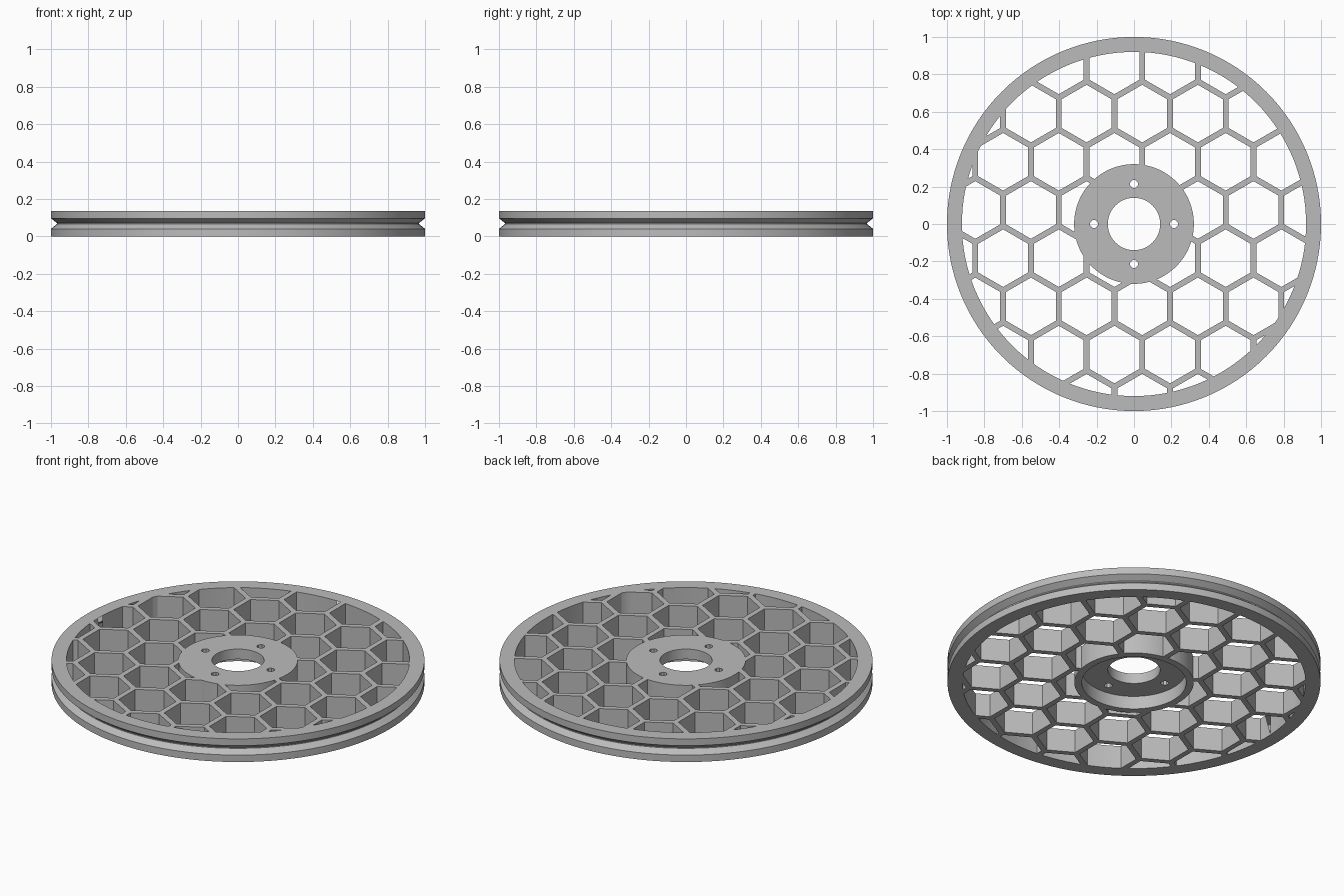
import bpy, bmesh, math

cube = bpy.data.objects.get("Cube")
if cube:
    bpy.data.objects.remove(cube, do_unlink=True)

HEIGHT = 0.137
PITCH = 0.2975          # spacing of the honeycomb cells
RIB = 0.031             # honeycomb wall thickness
RIM_IN, HUB_OUT = 0.92, 0.32


def make_object(name, bm):
    bmesh.ops.recalc_face_normals(bm, faces=bm.faces)
    mesh = bpy.data.meshes.new(name)
    bm.to_mesh(mesh)
    bm.free()
    obj = bpy.data.objects.new(name, mesh)
    bpy.context.scene.collection.objects.link(obj)
    return obj


def lathe(name, profile, steps=128):
    """Sweep a closed (radius, z) profile around the z axis."""
    bm = bmesh.new()
    rings = []
    for i in range(steps):
        a = math.tau * i / steps
        rings.append([bm.verts.new((r * math.cos(a), r * math.sin(a), z)) for r, z in profile])
    n = len(profile)
    for i in range(steps):
        p, q = rings[i], rings[(i + 1) % steps]
        for j in range(n):
            k = (j + 1) % n
            bm.faces.new((p[j], q[j], q[k], p[k]))
    return make_object(name, bm)


def prisms(name, centres, radius, sides, turn, low, high):
    """Upright prisms, all in one object."""
    bm = bmesh.new()
    for x, y in centres:
        loops = []
        for z in (low, high):
            loops.append([bm.verts.new((x + radius * math.cos(turn + math.tau * i / sides),
                                        y + radius * math.sin(turn + math.tau * i / sides), z))
                          for i in range(sides)])
        bottom, top = loops
        bm.faces.new(bottom[::-1])
        bm.faces.new(top)
        for i in range(sides):
            j = (i + 1) % sides
            bm.faces.new((bottom[i], bottom[j], top[j], top[i]))
    return make_object(name, bm)


def boolean(obj, cutter, operation):
    mod = obj.modifiers.new(operation.lower(), 'BOOLEAN')
    mod.operation = operation
    mod.solver = 'EXACT'
    mod.object = cutter
    cutter.hide_render = True


# Wheel body: bore, flat top, grooved rim, hub recess underneath
wheel = lathe("pulley_wheel", [
    (0.14, HEIGHT), (1, HEIGHT), (1, 0.097), (0.968, 0.072), (0.968, 0.066), (1, 0.041),
    (1, 0), (0.28, 0), (0.28, 0.077), (0.14, 0.077)])

# Honeycomb openings, kept between hub and rim
cells = []
for row in range(-5, 5):
    shift = 0.044 if row % 2 == 0 else 0.044 - PITCH / 2
    for col in range(-4, 5):
        x, y = shift + col * PITCH, 0.075 + row * PITCH * math.sqrt(3) / 2
        if math.hypot(x, y) < 1.08:
            cells.append((x, y))
honeycomb = prisms("honeycomb_cutter", cells, (PITCH - RIB) / math.sqrt(3), 6,
                   math.pi / 2, -0.1, 0.3)
band = lathe("web_band", [(HUB_OUT, -0.05), (RIM_IN, -0.05), (RIM_IN, 0.25), (HUB_OUT, 0.25)])
boolean(honeycomb, band, 'INTERSECT')
boolean(wheel, honeycomb, 'DIFFERENCE')

# Four bolt holes through the hub
bolts = [(0.214, 0), (-0.214, 0), (0, 0.214), (0, -0.214)]
bolt_holes = prisms("bolt_hole_cutter", bolts, 0.022, 8, math.pi / 8, -0.1, 0.3)
boolean(wheel, bolt_holes, 'DIFFERENCE')

# Bake the cuts and drop the helpers
bpy.context.view_layer.update()
depsgraph = bpy.context.evaluated_depsgraph_get()
baked = bpy.data.meshes.new_from_object(wheel.evaluated_get(depsgraph))
wheel.modifiers.clear()
wheel.data = baked
for helper in (honeycomb, band, bolt_holes):
    bpy.data.objects.remove(helper, do_unlink=True)

# Grey plastic
grey = bpy.data.materials.new("grey_plastic")
grey.use_nodes = True
colour = (0.5, 0.5, 0.5, 1)
grey.diffuse_color = colour
grey.node_tree.nodes["Principled BSDF"].inputs["Base Color"].default_value = colour
wheel.data.materials.clear()
wheel.data.materials.append(grey)

bpy.ops.object.select_all(action='DESELECT')
wheel.select_set(True)
bpy.context.view_layer.objects.active = wheel
bpy.ops.object.shade_smooth_by_angle(angle=math.radians(25))
